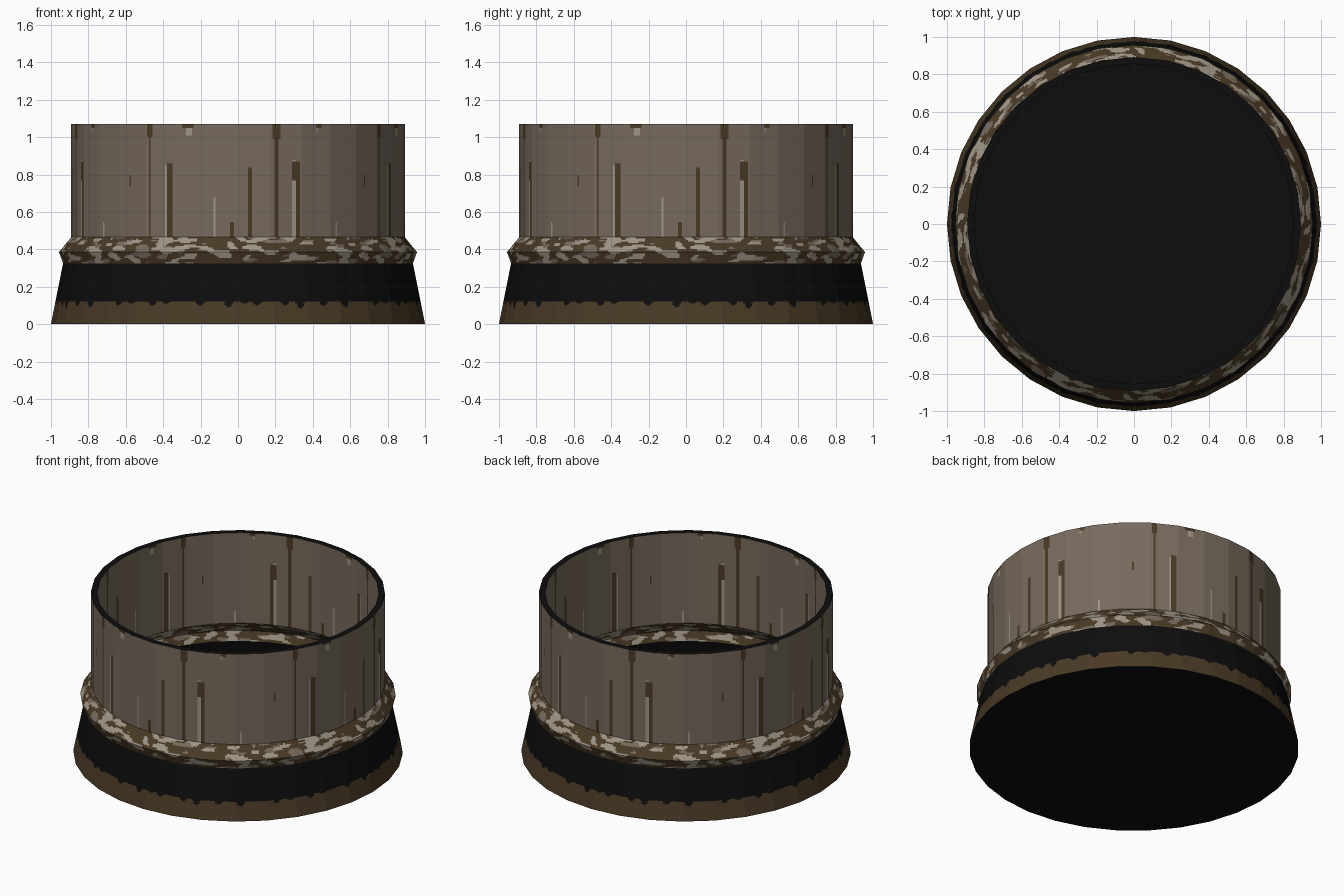
import bpy, math
from mathutils import Vector, noise

if "Cube" in bpy.data.objects:
    bpy.data.objects.remove(bpy.data.objects["Cube"])

SIDES, SUB = 32, 16          # flat facets, paint columns per facet


def mat(name, rgb):
    m = bpy.data.materials.new(name)
    m.diffuse_color = (*rgb, 1)
    m.use_nodes = True
    m.node_tree.nodes["Principled BSDF"].inputs["Base Color"].default_value = m.diffuse_color
    return m


MATS = [mat("tan wall", (0.185, 0.145, 0.110)),
        mat("dark brown", (0.068, 0.042, 0.019)),
        mat("pale grey", (0.35, 0.305, 0.24)),
        mat("black", (0.004, 0.004, 0.004))]
TAN, BROWN, PALE, BLACK = range(4)


def ring_point(r, phi):
    return r * math.sin(phi), -r * math.cos(phi)


def column_points(r, sub):
    """Points round a 32-sided ring, each flat side cut into sub columns."""
    pts = []
    for s in range(SIDES):
        x0, y0 = ring_point(r, 2 * math.pi * s / SIDES)
        x1, y1 = ring_point(r, 2 * math.pi * (s + 1) / SIDES)
        for k in range(sub):
            t = k / sub
            pts.append((x0 + (x1 - x0) * t, y0 + (y1 - y0) * t))
    return pts


def lathe(name, strips, discs=()):
    """strips: (start (r,z), end (r,z), rows, columns per side, colour rule)."""
    verts, faces, cols = [], [], []
    for (r0, z0), (r1, z1), rows, sub, rule in strips:
        base, n = len(verts), SIDES * sub
        for j in range(rows + 1):
            t = j / rows
            z = z0 + (z1 - z0) * t
            verts += [(x, y, z) for x, y in column_points(r0 + (r1 - r0) * t, sub)]
        for j in range(rows):
            z = z0 + (z1 - z0) * (j + 0.5) / rows
            for i in range(n):
                a, b = base + j * n, base + (j + 1) * n
                k = (i + 1) % n
                faces.append((a + i, a + k, b + k, b + i))
                deg = ((i + 0.5) * 360 / n + 45) % 90 - 45   # paint repeats each quarter
                cols.append(rule(deg, z))
    for r, z, up in discs:
        base = len(verts)
        verts += [(x, y, z) for x, y in column_points(r, 1)]
        f = list(range(base, base + SIDES))
        faces.append(f if up else f[::-1])
        cols.append(BLACK)
    me = bpy.data.meshes.new(name)
    me.from_pydata(verts, [], faces)
    for m in MATS:
        me.materials.append(m)
    me.polygons.foreach_set("material_index", cols)
    me.update()
    ob = bpy.data.objects.new(name, me)
    bpy.context.collection.objects.link(ob)
    return ob


# Streaks on the wall: angle, half width, low z, high z, colour
STREAKS = [(-32, .36, .46, 1.0, BROWN), (-32, 1.3, 1.0, 1.07, BROWN),
           (-24.3, .8, .46, .86, BROWN), (-25.6, .4, .46, .85, PALE),
           (4.2, .7, .46, .84, BROWN), (13.5, .75, .46, .99, BROWN),
           (13.5, 1.4, .99, 1.07, BROWN), (20.5, 1.4, .77, .87, BROWN),
           (21.0, .45, .46, .77, BROWN), (19.5, .8, .46, .88, PALE),
           (-8.4, .36, .46, .68, PALE), (-2.3, .75, .46, .55, BROWN),
           (-17.6, 1.8, 1.05, 1.07, BROWN), (-17.2, .8, 1.01, 1.06, PALE),
           (28.9, 1.0, 1.05, 1.07, BROWN), (28.6, .5, 1.03, 1.06, PALE),
           (-40.7, .36, .74, .80, BROWN), (36.5, .36, .46, .55, PALE)]


def wall_paint(deg, z):
    for a, w, lo, hi, c in STREAKS:
        if abs(deg - a) < w and lo < z < hi:
            return c
    return TAN


def bead_paint(deg, z):
    a = math.radians(deg * 4)
    p = Vector((2.6 * math.cos(a), 2.6 * math.sin(a), z * 36))
    if noise.noise(p + Vector((7.3, 2.1, 4.7))) > 0.17:
        return PALE
    if noise.noise(p * 1.1 + Vector((31.2, 5.4, 9.9))) > 0.33:
        return TAN
    return BROWN


# Black drips running down into the brown foot: angle, depth
DRIPS = [(-41, .02), (-36, .01), (-28, .02), (-23, .01), (-12, .02), (-3, .03),
         (2, .01), (6, .02), (15, .02), (20, .035), (28, .02), (36, .03)]


def foot_paint(deg, z):
    edge = 0.12
    for a, d in DRIPS:
        edge = min(edge, 0.12 - d * max(0, 1 - (abs(deg - a) / 1.6) ** 2))
    return BROWN if z < edge else BLACK


def black(deg, z):
    return BLACK


def brown(deg, z):
    return BROWN


def foot_r(z):
    return 1.0 - 0.2 * z


# Flared foot with its inside face, floor and underside
lathe("flared_foot",
      [((1.0, 0), (foot_r(.08), .08), 1, 1, brown),
       ((foot_r(.08), .08), (foot_r(.13), .13), 10, SUB, foot_paint),
       ((foot_r(.13), .13), (.935, .325), 1, 1, black),
       ((.90, .325), (.958, .035), 1, 1, black)],
      [(1.0, 0, False), (.958, .035, True)])

# Mottled bead round the middle, outside and inside
lathe("mottled_bead",
      [((.935, .325), (.957, .385), 8, SUB, bead_paint),
       ((.957, .385), (.892, .465), 10, SUB, bead_paint),
       ((.855, .465), (.922, .385), 8, SUB, bead_paint),
       ((.922, .385), (.90, .325), 8, SUB, bead_paint)])

# Streaked upright wall with a black rim
lathe("streaked_wall",
      [((.892, .465), (.892, 1.07), 60, SUB, wall_paint),
       ((.892, 1.07), (.855, 1.07), 1, 1, black),
       ((.855, 1.07), (.855, .465), 60, SUB, wall_paint)])
